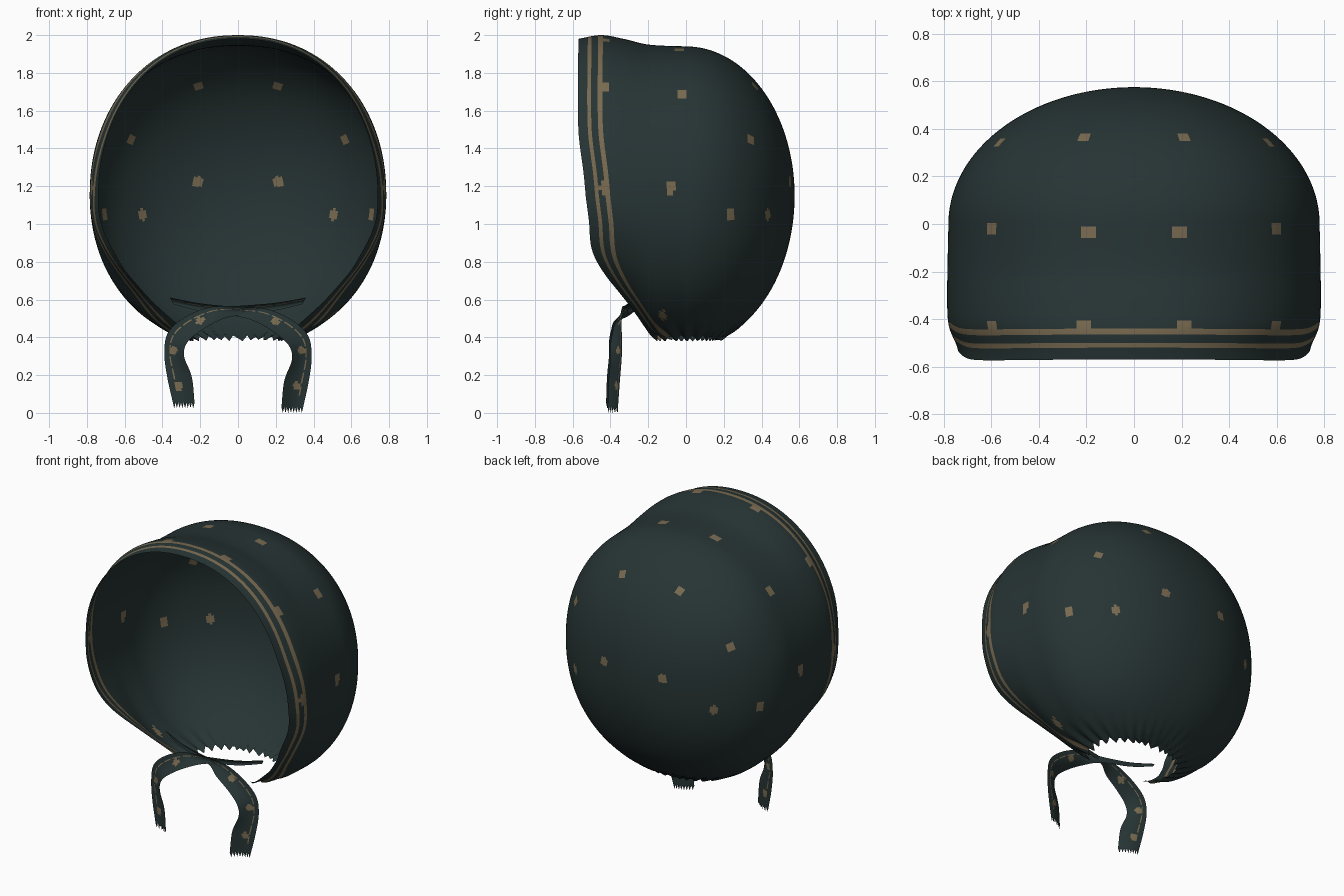
import bpy, bmesh, math
from mathutils import Vector

if "Cube" in bpy.data.objects:
    bpy.data.objects.remove(bpy.data.objects["Cube"])


def make_material(name, rgb):
    mat = bpy.data.materials.new(name)
    mat.use_nodes = True
    mat.diffuse_color = (*rgb, 1)
    mat.node_tree.nodes["Principled BSDF"].inputs["Base Color"].default_value = (*rgb, 1)
    return mat


cloth = make_material("dark teal cloth", (0.02, 0.034, 0.034))
gold = make_material("dull gold print", (0.19, 0.145, 0.082))


def curve(points, t):
    """Smooth interpolation through (t, value) points."""
    t = min(max(t, points[0][0]), points[-1][0])
    n = len(points)
    slope = lambda i: ((points[min(i + 1, n - 1)][1] - points[max(i - 1, 0)][1])
                       / (points[min(i + 1, n - 1)][0] - points[max(i - 1, 0)][0]))
    i = max(k for k in range(n - 1) if points[k][0] <= t)
    (a, p), (b, q) = points[i], points[i + 1]
    w, u = b - a, (t - a) / (b - a)
    return (p * (1 + 2 * u) * (1 - u) ** 2 + q * u * u * (3 - 2 * u)
            + w * u * (1 - u) * (slope(i) * (1 - u) - slope(i + 1) * u))


def finish(name, bm):
    bmesh.ops.recalc_face_normals(bm, faces=bm.faces)
    for f in bm.faces:
        f.smooth = True
    mesh = bpy.data.meshes.new(name)
    bm.to_mesh(mesh)
    bm.free()
    mesh.materials.append(cloth)
    mesh.materials.append(gold)
    obj = bpy.data.objects.new(name, mesh)
    bpy.context.collection.objects.link(obj)
    return obj


# Bonnet body profiles along y
BACK, MID = 0.575, 1.15
WIDTH = [(-0.57, 0.735), (-0.52, 0.742), (-0.43, 0.778), (-0.3, 0.785), (0, 0.78)]
TOP = [(-0.57, 1.98), (-0.45, 2.0), (-0.33, 1.98), (-0.2, 1.95), (0, 1.94)]
BOTTOM = [(-0.57, 0.62), (-0.4, 0.54), (-0.28, 0.46), (-0.16, 0.37), (0, 0.35)]
# Front rim position by height around the face opening
RIM = [(-1, -0.12), (-0.95, -0.2), (-0.85, -0.3), (-0.7, -0.42), (-0.5, -0.495),
       (-0.2, -0.515), (0.1, -0.54), (0.4, -0.57), (1, -0.57)]


def body_point(y, angle):
    e = math.sqrt(max(0, 1 - (max(y, 0) / BACK) ** 2))
    c, s = math.cos(angle), math.sin(angle)
    power = lambda v: math.copysign(abs(v) ** 0.93, v)
    limit = curve(TOP, y) if s > 0 else curve(BOTTOM, y)
    return (curve(WIDTH, y) * e * power(c), y, MID + abs(limit - MID) * e * power(s))


AROUND, ALONG = 240, 90
TRIM = [0, 0.025, 0.05, 0.07, 0.088, 0.105, 0.13]
bm = bmesh.new()
rings = []
for k in range(len(TRIM) + ALONG):
    ring = []
    for j in range(AROUND):
        a = 2 * math.pi * j / AROUND
        y = curve(RIM, math.sin(a)) + TRIM[min(k, len(TRIM) - 1)]
        if k >= len(TRIM):
            y += (BACK - y) * math.sin(math.pi / 2 * (k - len(TRIM) + 1) / ALONG)
        ring.append(bm.verts.new(body_point(y, a)))
    rings.append(ring)
for k in range(len(rings) - 1):
    for j in range(AROUND):
        i = (j + 1) % AROUND
        f = bm.faces.new((rings[k][j], rings[k][i], rings[k + 1][i], rings[k + 1][j]))
        f.material_index = int(k in (2, 5))   # two printed border stripes
bmesh.ops.remove_doubles(bm, verts=rings[-1], dist=0.0001)

# Neck opening
bmesh.ops.bisect_plane(bm, geom=bm.verts[:] + bm.edges[:] + bm.faces[:], dist=0.0001,
                       plane_co=(0, 0, 0.395), plane_no=(0, 0, -1), clear_outer=True)

# Printed dots, mirrored left and right
DOTS = [(0.21, 0.36, 1.73), (0.57, 0.34, 1.44), (0.21, 0.56, 1.22), (0.5, 0.41, 1.05),
        (0.7, 0.23, 1.05), (0.2, -0.03, 1.94), (0.6, -0.02, 1.68), (0.78, -0.08, 1.19),
        (0.2, -0.435, 1.97), (0.6, -0.435, 1.72), (0.78, -0.43, 1.2), (0.5, -0.12, 0.52)]
centers = [(f, f.calc_center_median()) for f in bm.faces]
for x, y, z in DOTS:
    for side in (1, -1):
        target = Vector((side * x, y, z))
        spot = min((c for f, c in centers), key=lambda c: (c - target).length_squared)
        for f, c in centers:
            d = c - spot
            if z < 0.6:                        # stretched by the gathers
                d = Vector((d.x * 0.7, d.y * 1.8, d.z * 0.5))
            if d.length < 0.03:
                f.material_index = 1

# Gathered pleats around the neck
for v in bm.verts:
    if v.co.z < 0.62:
        f = ((0.62 - v.co.z) / 0.225) ** 2
        wave = math.sin(30 * math.atan2(v.co.x, v.co.y - 0.02))
        v.co.x *= 1 + 0.04 * f * wave
        v.co.y += (v.co.y - 0.02) * 0.04 * f * wave
        v.co.z += 0.016 * f * wave
finish("bonnet", bm)


# Ribbon ties: matching outer and inner edges from rim corner to frayed end
OUTER = [(-0.36, -0.25, 0.61), (-0.2, -0.29, 0.58), (0, -0.32, 0.56), (0.15, -0.33, 0.55),
         (0.28, -0.34, 0.495), (0.37, -0.34, 0.41), (0.39, -0.34, 0.3), (0.375, -0.35, 0.17),
         (0.345, -0.36, 0.03)]
INNER = [(-0.34, -0.23, 0.575), (-0.2, -0.27, 0.54), (0, -0.31, 0.51), (0.1, -0.37, 0.48),
         (0.2, -0.39, 0.42), (0.27, -0.4, 0.355), (0.285, -0.4, 0.28), (0.245, -0.41, 0.17),
         (0.23, -0.415, 0.03)]
ROWS, COLS = 72, 16


def edge_point(edge, t):
    return Vector([curve([(i, p[axis]) for i, p in enumerate(edge)], t) for axis in range(3)])


def ribbon(name, side, lift, forward):
    bm = bmesh.new()
    grid = []
    for r in range(ROWS + 1):
        t = (len(OUTER) - 1) * r / ROWS
        a, b = edge_point(OUTER, t), edge_point(INNER, t)
        row = []
        for c in range(COLS + 1):
            p = a.lerp(b, c / COLS)
            p.x *= side
            p.y += forward + 0.012 * math.sin(math.pi * c / COLS)
            p.z += lift * r / ROWS
            if r == ROWS and c % 2:
                p.z -= 0.03                    # frayed threads
            row.append(bm.verts.new(p))
        grid.append(row)
    dots = [edge_point(OUTER, t).lerp(edge_point(INNER, t), 0.45) for t in (3.6, 5.6, 7.2)]
    for r in range(ROWS):
        for c in range(COLS):
            f = bm.faces.new((grid[r][c], grid[r][c + 1], grid[r + 1][c + 1], grid[r + 1][c]))
            p = f.calc_center_median()
            p.x *= side
            dotted = any((p - d).length < 0.023 for d in dots)
            lined = c == 4 and r % 5 < 4 and r < ROWS - 4
            f.material_index = int(dotted or lined)
    finish(name, bm)


ribbon("left_tie", 1, 0, 0)
ribbon("right_tie", -1, 0.025, -0.008)
